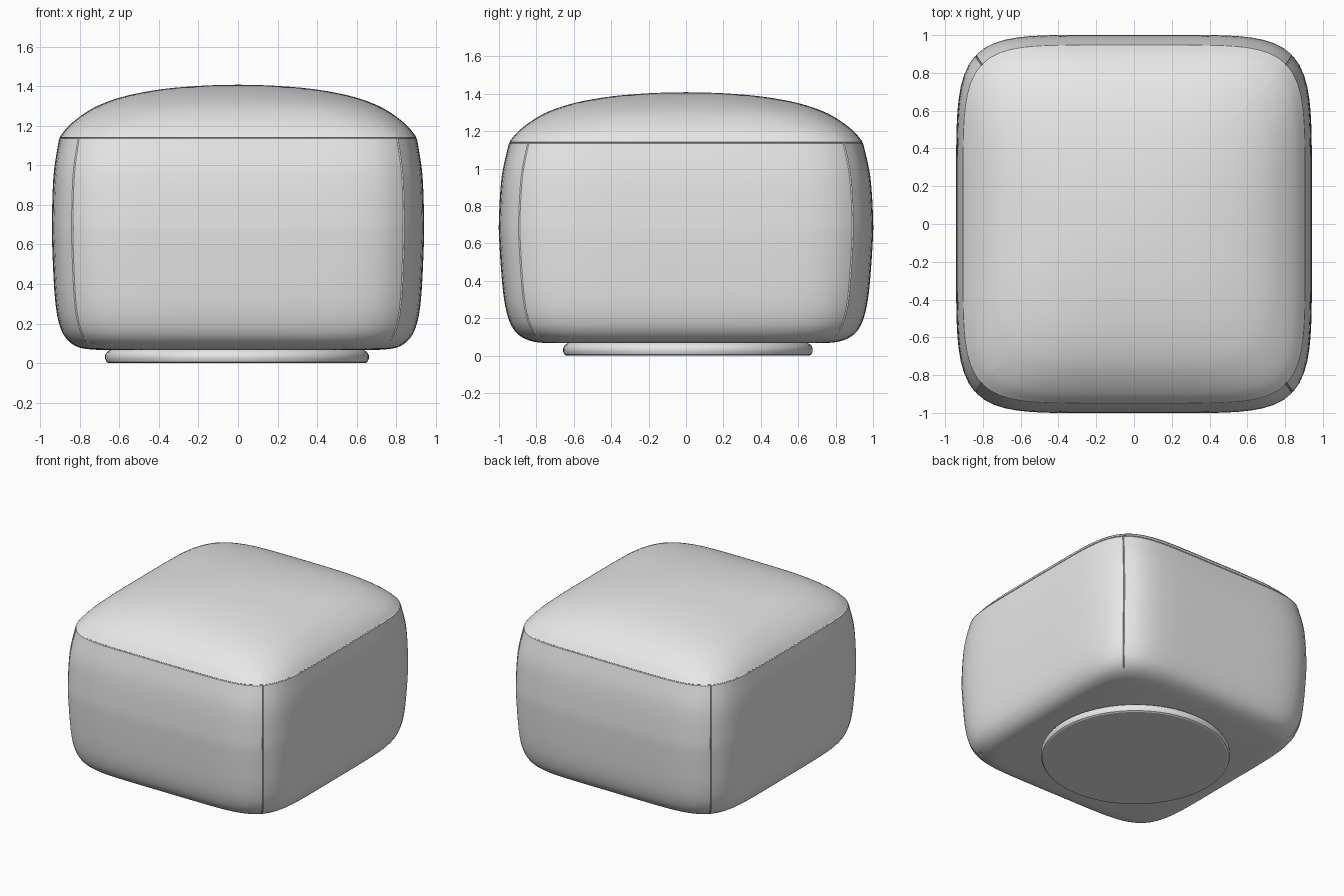
import bpy, bmesh, math

if "Cube" in bpy.data.objects:
    bpy.data.objects.remove(bpy.data.objects["Cube"])

grey = bpy.data.materials.new("light_grey_fabric")
grey.diffuse_color = (0.8, 0.8, 0.8, 1)
grey.use_nodes = True
grey.node_tree.nodes["Principled BSDF"].inputs["Base Color"].default_value = grey.diffuse_color


def spline(pts, steps):
    """Smooth curve through a few profile points."""
    out = []
    for i in range(len(pts) - 1):
        a, b, c, d = (pts[max(0, min(len(pts) - 1, i + k))] for k in (-1, 0, 1, 2))
        for s in range(steps):
            t = s / steps
            out.append(tuple(
                0.5 * (2 * q + (r - p) * t + (2 * p - 5 * q + 4 * r - w) * t * t
                       + (3 * q - p - 3 * r + w) * t ** 3)
                for p, q, r, w in zip(a, b, c, d)))
    return out + [pts[-1]]


def loft(name, rings):
    """Skin closed rings of points, capping both ends."""
    bm = bmesh.new()
    rows = [[bm.verts.new(p) for p in ring] for ring in rings]
    n = len(rows[0])
    for lo, hi in zip(rows, rows[1:]):
        for i in range(n):
            j = (i + 1) % n
            bm.faces.new((lo[i], lo[j], hi[j], hi[i]))
    bm.faces.new(rows[0][::-1])
    bm.faces.new(rows[-1])
    mesh = bpy.data.meshes.new(name)
    bm.to_mesh(mesh)
    bm.free()
    ob = bpy.data.objects.new(name, mesh)
    bpy.context.collection.objects.link(ob)
    mesh.materials.append(grey)
    bpy.context.view_layer.objects.active = ob
    ob.select_set(True)
    bpy.ops.object.shade_smooth_by_angle(angle=math.radians(30))
    ob.select_set(False)


# Plan directions, with three close columns at each corner for the stitched seam
SEAM = 0.004
angles = []
for q in range(4):
    base = q * math.pi / 2
    angles += [(base + math.pi / 2 * k / 32, False) for k in range(32) if k != 16]
    angles += [(base + math.pi / 4 + d, d == 0) for d in (-SEAM, 0, SEAM)]
angles.sort()


def outline(rx, ry, z, n, groove=0.0):
    """Rounded rectangle ring, pinched at the corner seams."""
    ring = []
    for a, corner in angles:
        c, s = math.cos(a), math.sin(a)
        r = (abs(c) ** n + abs(s) ** n) ** (-1 / n) - (groove if corner else 0)
        ring.append((rx * r * c, ry * r * s, z))
    return ring


# Cushion walls: half width, half depth, height
wall = [(0.70, 0.74, 0.066), (0.80, 0.83, 0.078), (0.865, 0.905, 0.12),
        (0.905, 0.95, 0.20), (0.927, 0.978, 0.34), (0.94, 0.998, 0.60),
        (0.941, 1.0, 0.74), (0.932, 0.985, 0.96), (0.905, 0.947, 1.135)]
rings = [outline(x, y, z, 6, 0.006 if z > 0.1 else 0) for x, y, z in spline(wall, 6)]

# Pinched seam between walls and crown
rings.append(outline(0.899, 0.941, 1.138, 6, 0.006))

# Domed crown: fraction of the seam outline, height
crown = [(1.0, 1.142), (0.95, 1.198), (0.87, 1.257), (0.77, 1.308), (0.62, 1.353),
         (0.42, 1.386), (0.2, 1.403), (0.01, 1.408)]
rings += [outline(0.903 * f, 0.945 * f, z, 2.4 + 3.6 * f ** 3) for f, z in spline(crown, 6)]
loft("cushion", rings)

# Round foot disc under the cushion
foot = [(0.650, 0.0), (0.660, 0.006), (0.667, 0.022), (0.667, 0.04), (0.658, 0.056), (0.64, 0.068)]
loft("foot_disc", [[(-0.005 + r * math.cos(k * math.pi / 48), 0.01 + r * math.sin(k * math.pi / 48), z)
                    for k in range(96)] for r, z in foot])
